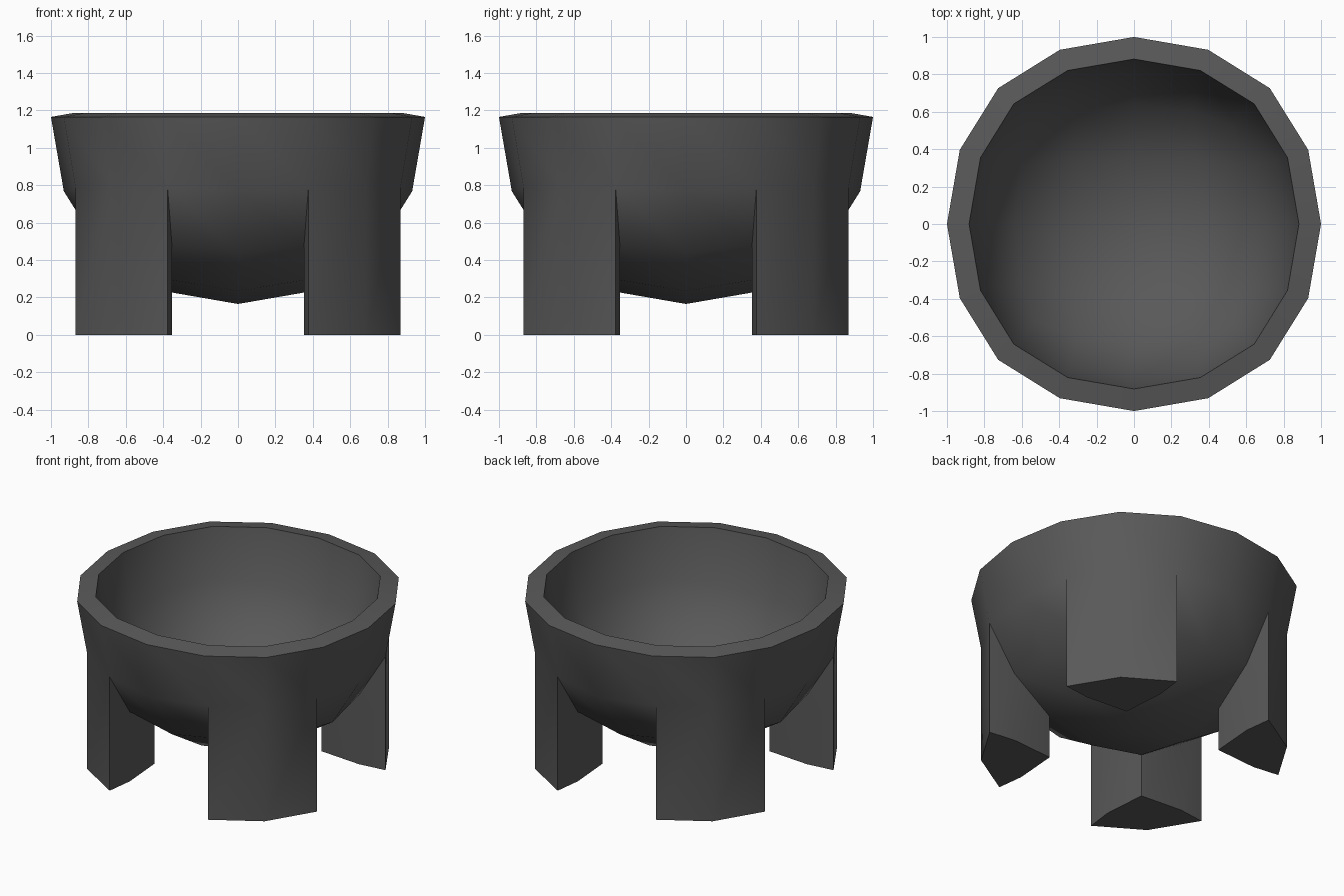
import bpy, bmesh
from math import radians

if "Cube" in bpy.data.objects:
    bpy.data.objects.remove(bpy.data.objects["Cube"])

RIM_Z = 1.165          # height of the outer rim
WALL = 0.12            # bowl wall thickness


def bake(obj):
    """Replace the object's mesh with its modified version."""
    dg = bpy.context.evaluated_depsgraph_get()
    dg.update()
    mesh = bpy.data.meshes.new_from_object(obj.evaluated_get(dg))
    obj.modifiers.clear()
    obj.data = mesh


# Rounded cube: the ball the bowl is cut from
bpy.ops.mesh.primitive_cube_add(size=2.0)
bowl = bpy.context.object
bowl.name = "footed_bowl"
sub = bowl.modifiers.new("round", 'SUBSURF')
sub.levels = sub.render_levels = 2
bake(bowl)

# Lower half, scaled to a rim radius of 1
bm = bmesh.new()
bm.from_mesh(bowl.data)
radius = max(v.co.x for v in bm.verts)
bmesh.ops.scale(bm, vec=(1 / radius,) * 3, verts=bm.verts)
bmesh.ops.delete(bm, geom=[v for v in bm.verts if v.co.z > 0.01], context='VERTS')
bm.to_mesh(bowl.data)
bm.free()

# Bowl wall
wall = bowl.modifiers.new("wall", 'SOLIDIFY')
wall.thickness = WALL
wall.offset = -1
bake(bowl)

# Four legs: the outer faces round each three-way corner, pulled to the floor
bm = bmesh.new()
bm.from_mesh(bowl.data)
bmesh.ops.translate(bm, vec=(0, 0, RIM_Z), verts=bm.verts)
poles = [v for v in bm.verts if len(v.link_edges) == 3]
poles.sort(key=lambda v: v.co.xy.length)
leg_faces = list({f for v in poles[-4:] for f in v.link_faces})
ext = bmesh.ops.extrude_face_region(bm, geom=leg_faces)
for g in ext["geom"]:
    if isinstance(g, bmesh.types.BMVert):
        g.co.z = 0.0
old = [f for f in leg_faces if f.is_valid]
if old:
    bmesh.ops.delete(bm, geom=old, context='FACES')
bmesh.ops.recalc_face_normals(bm, faces=bm.faces)
bm.to_mesh(bowl.data)
bm.free()

# Dark grey finish, smooth with sharp edges kept
mat = bpy.data.materials.new("dark_grey")
mat.diffuse_color = (0.1, 0.1, 0.1, 1)
mat.use_nodes = True
mat.node_tree.nodes["Principled BSDF"].inputs["Base Color"].default_value = mat.diffuse_color
bowl.data.materials.clear()
bowl.data.materials.append(mat)
bpy.context.view_layer.objects.active = bowl
bowl.select_set(True)
bpy.ops.object.shade_smooth_by_angle(angle=radians(30))
